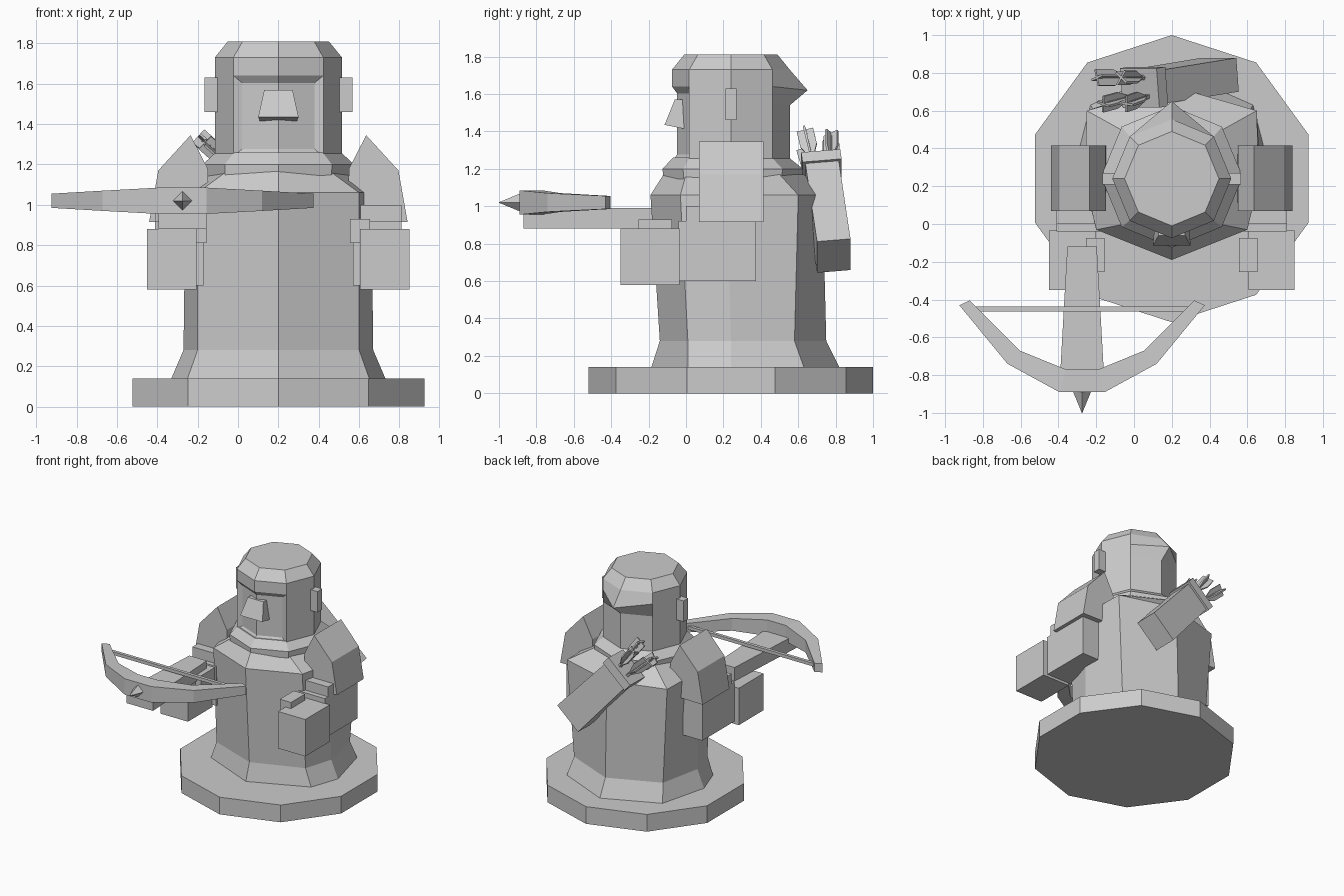
import bpy, bmesh, math, random
from mathutils import Vector

if "Cube" in bpy.data.objects:
    bpy.data.objects.remove(bpy.data.objects["Cube"])

random.seed(4)
CX, CY = 0.2, 0.24          # vertical axis of the figure
BX = -0.275                 # crossbow centre line


def finish(name, bm):
    bmesh.ops.recalc_face_normals(bm, faces=bm.faces[:])
    me = bpy.data.meshes.new(name)
    bm.to_mesh(me)
    bm.free()
    ob = bpy.data.objects.new(name, me)
    bpy.context.collection.objects.link(ob)
    return ob


def loft_bm(rings):
    bm = bmesh.new()
    vs = [[bm.verts.new(p) for p in r] for r in rings]
    n = len(rings[0])
    for a, b in zip(vs, vs[1:]):
        for i in range(n):
            j = (i + 1) % n
            bm.faces.new((a[i], a[j], b[j], b[i]))
    bm.faces.new(vs[0][::-1])
    bm.faces.new(vs[-1])
    return bm


def loft(name, rings):
    return finish(name, loft_bm(rings))


def ngon(n, r, z, cy=CY):
    # regular ring with one corner at the front
    return [(CX + r * math.sin(2 * math.pi * i / n), cy - r * math.cos(2 * math.pi * i / n), z) for i in range(n)]


def box(name, x0, x1, y0, y1, z0, z1):
    return loft(name, [[(x0, y0, z), (x1, y0, z), (x1, y1, z), (x0, y1, z)] for z in (z0, z1)])


def bar(name, p, q, u, v, sections):
    # rectangular bar from p to q; sections = (t, half width, half depth)
    p, q, u, v = Vector(p), Vector(q), Vector(u), Vector(v)
    rings = []
    for t, a, b in sections:
        c = p.lerp(q, t)
        rings.append([c + u * (a * s) + v * (b * w) for s, w in ((-1, -1), (1, -1), (1, 1), (-1, 1))])
    return loft(name, rings)


# Round stand
loft("base", [ngon(10, 0.76, 0), ngon(10, 0.76, 0.14)])


# Robe: uneven octagon (side half width, diagonal half width, y of the five stations)
def robe_ring(z, side, fd, bd, y0, y1, y2, y3, y4):
    half = [(fd, y1), (side, y2), (bd, y3)]
    return ([(CX, y0, z)] + [(CX + x, y, z) for x, y in half] + [(CX, y4, z)]
            + [(CX - x, y, z) for x, y in reversed(half)])


loft("robe", [
    robe_ring(0.14, 0.53, 0.45, 0.43, -0.185, 0.01, 0.24, 0.63, 0.82),
    robe_ring(0.28, 0.47, 0.40, 0.40, -0.14, 0.01, 0.24, 0.58, 0.75),
    robe_ring(1.06, 0.46, 0.40, 0.45, -0.19, -0.03, 0.22, 0.60, 0.73),
    robe_ring(1.17, 0.33, 0.25, 0.27, -0.12, 0.0, 0.24, 0.50, 0.63)])

# Collar
loft("collar", [ngon(8, 0.37, 1.09, 0.25), ngon(8, 0.375, 1.20, 0.25), ngon(8, 0.31, 1.26)])

# Head with swept hair tip and sunken face panel
rings = [ngon(8, r, z) for r, z in ((0.315, 1.24), (0.315, 1.54), (0.315, 1.64), (0.315, 1.73), (0.25, 1.81))]
rings[2][4] = (CX, 0.65, 1.62)
bm = loft_bm(rings)
bmesh.ops.recalc_face_normals(bm, faces=bm.faces[:])
face = []
for f in bm.faces:
    c = f.calc_center_median()
    if c.y < 0.0 and abs(c.x - CX) < 0.15 and 1.25 < c.z < 1.64:
        face.append(f)
bmesh.ops.inset_region(bm, faces=face, thickness=0.036, depth=-0.025, use_even_offset=True)
finish("head", bm)

# Nose
loft("nose", [
    [(CX - 0.09, 0.01, 1.41), (CX + 0.09, 0.01, 1.41), (CX + 0.1, -0.115, 1.435), (CX - 0.1, -0.115, 1.435)],
    [(CX - 0.07, 0.01, 1.57), (CX + 0.07, 0.01, 1.57), (CX + 0.07, -0.06, 1.57), (CX - 0.07, -0.06, 1.57)]])

# Ears, shoulders, arms and hands on both sides
pad = [(0.34, 0.92), (0.64, 0.915), (0.595, 1.17), (0.435, 1.345), (0.35, 1.18)]
for s, side in ((-1, "left"), (1, "right")):
    def mbox(part, x0, x1, *rest):
        box(f"{side}_{part}", CX + s * x0, CX + s * x1, *rest)
    mbox("ear", 0.29, 0.367, 0.21, 0.27, 1.46, 1.63)
    loft(f"{side}_shoulder", [[(CX + s * x, y, z) for x, z in pad] for y in (0.07, 0.415)])
    mbox("upper_arm", 0.37, 0.61, 0.0, 0.37, 0.85, 1.0)
    mbox("forearm", 0.37, 0.61, -0.04, 0.375, 0.6, 0.92)
    mbox("hand", 0.405, 0.65, -0.35, -0.035, 0.58, 0.88)
    mbox("thumb", 0.355, 0.455, -0.255, -0.075, 0.81, 0.93)

# Crossbow stock
bar("crossbow_stock", (BX, -0.87, 0.935), (BX, -0.12, 0.935), (1, 0, 0), (0, 0, 1),
    [(0, 0.12, 0.055), (1, 0.078, 0.055)])

# Crossbow limbs: stations of outer x, outer y, inner x, inner y, half height
limb = [(0.65, -0.43, 0.595, -0.405, 0.035), (0.395, -0.74, 0.33, -0.67, 0.05), (0.12, -0.89, 0.085, -0.77, 0.065)]
stations = [(-1, *k) for k in limb] + [(1, *k) for k in reversed(limb)]
loft("crossbow_limbs", [
    [(BX + s * ox, oy, 1.02 - h), (BX + s * ox, oy, 1.02 + h), (BX + s * ix, iy, 1.02 + h), (BX + s * ix, iy, 1.02 - h)]
    for s, ox, oy, ix, iy, h in stations])
bar("bowstring", (BX - 0.6, -0.45, 1.02), (BX + 0.6, -0.45, 1.02), (0, 1, 0), (0, 0, 1),
    [(0, 0.013, 0.013), (1, 0.013, 0.013)])

# Bolt tip: four sided point
d = 0.707
bar("bolt_tip", (BX, -0.88, 1.02), (BX, -1.0, 1.02), (d, 0, d), (-d, 0, d), [(0, 0.036, 0.036), (1, 0.001, 0.001)])

# Quiver slung diagonally across the back
mouth, foot = Vector((0.03, 0.72, 1.21)), Vector((0.455, 0.79, 0.735))
axis = (mouth - foot).normalized()
across = axis.cross(Vector((0, 1, 0))).normalized()
depth = across.cross(axis).normalized()
bar("quiver", foot, mouth, across, depth, [(0, 0.125, 0.09), (1, 0.115, 0.09)])
bar("quiver_rim", mouth - axis * 0.07, mouth, across, depth, [(0, 0.13, 0.105), (1, 0.13, 0.105)])

# Fletched arrows: shaft and two crossed vanes each
for i, (a, b) in enumerate([(-0.05, -0.04), (0.05, -0.04), (-0.03, 0.05), (0.05, 0.05)]):
    start = mouth - axis * 0.05 + across * a + depth * b
    dirn = (axis + across * a * 2.2 + depth * b * 2.2).normalized()
    end = start + dirn * random.uniform(0.24, 0.3)
    turn = random.uniform(0, math.pi / 2)
    side0 = dirn.cross(depth).normalized()
    up0 = side0.cross(dirn)
    u = side0 * math.cos(turn) + up0 * math.sin(turn)
    v = dirn.cross(u)
    bar(f"arrow_shaft_{i}", start, end, u, v, [(0, 0.01, 0.01), (0.9, 0.01, 0.01)])
    for k, (p, q) in enumerate(((u, v), (v, u))):
        bar(f"arrow_vane_{i}_{k}", start, end, p, q, [(0.3, 0.012, 0.006), (0.6, 0.045, 0.006), (1, 0.045, 0.006)])
